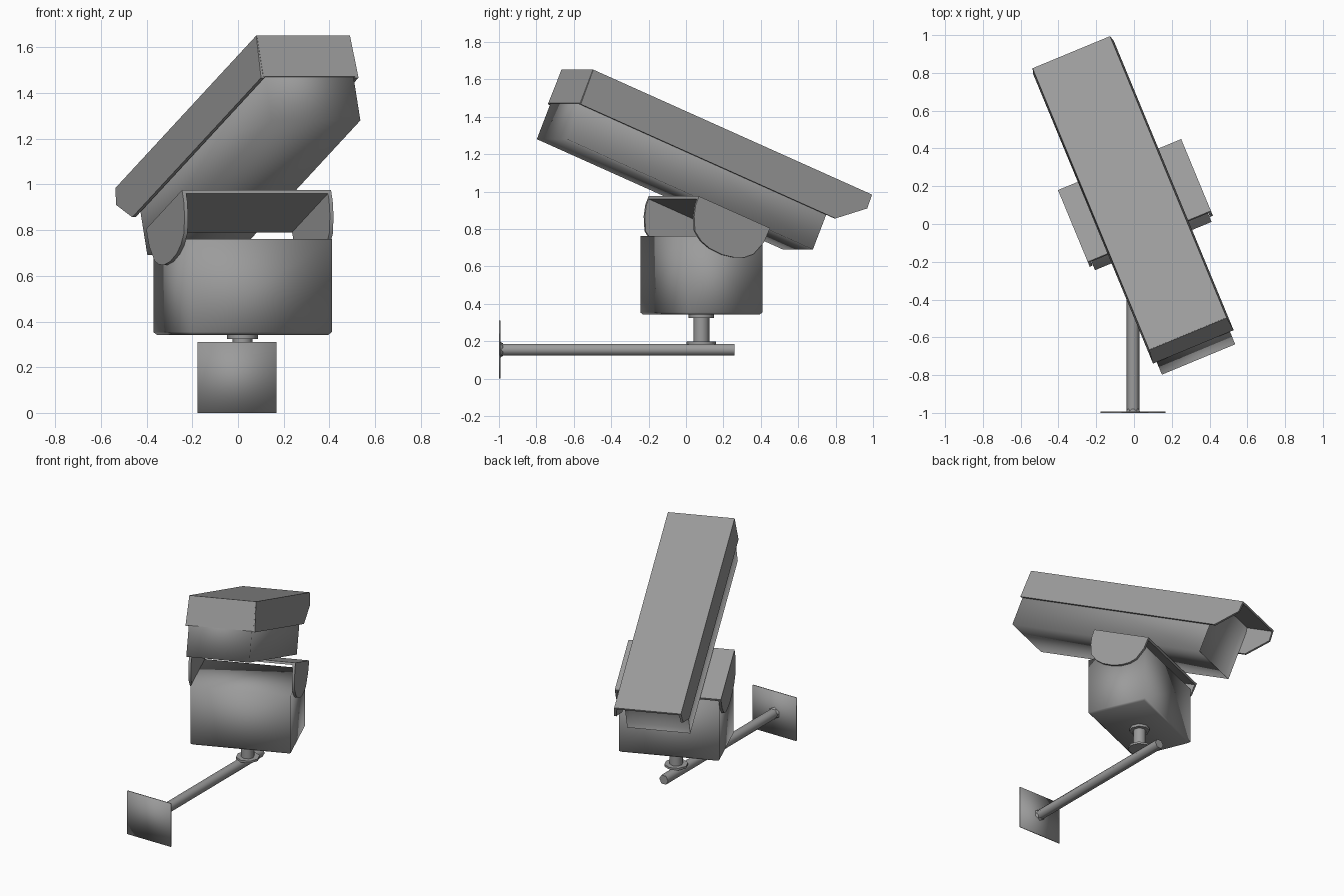
import bpy, bmesh
from math import radians, sin, cos, pi
from mathutils import Matrix, Vector

if "Cube" in bpy.data.objects:
    bpy.data.objects.remove(bpy.data.objects["Cube"])

T, R = Matrix.Translation, Matrix.Rotation
YAW = R(radians(22.5), 4, 'Z')
PITCH = R(radians(-22.5), 4, 'X')
AXIS = T((0.02, 0.082, 0))
PAN = AXIS @ YAW                                   # swivelling frame
CRADLE = PAN @ T((0, 0.03, 0.897)) @ PITCH         # tilted frame under the housing
HOUSING = T((0.285, -0.58, 1.652)) @ YAW @ PITCH   # origin at rear top centre

grey = bpy.data.materials.new("dark_grey")
grey.diffuse_color = (0.33, 0.33, 0.33, 1)
grey.use_nodes = True
grey.node_tree.nodes["Principled BSDF"].inputs["Base Color"].default_value = grey.diffuse_color


def prism(bm, pts, x0, x1):
    """Extrude a (y, z) outline along x; returns the two vertex rings."""
    a = [bm.verts.new((x0, y, z)) for y, z in pts]
    b = [bm.verts.new((x1, y, z)) for y, z in pts]
    bm.faces.new(a)
    bm.faces.new(b[::-1])
    n = len(pts)
    for i in range(n):
        j = (i + 1) % n
        bm.faces.new((a[j], a[i], b[i], b[j]))
    return a, b


def box(bm, x0, x1, y0, y1, z0, z1):
    return prism(bm, [(y0, z0), (y1, z0), (y1, z1), (y0, z1)], x0, x1)


def finish(name, bm, matrix=Matrix(), smooth=0):
    bmesh.ops.recalc_face_normals(bm, faces=bm.faces[:])
    bm.transform(matrix)
    me = bpy.data.meshes.new(name)
    bm.to_mesh(me)
    bm.free()
    me.materials.append(grey)
    ob = bpy.data.objects.new(name, me)
    bpy.context.collection.objects.link(ob)
    if smooth:
        bpy.ops.object.select_all(action='DESELECT')
        ob.select_set(True)
        bpy.context.view_layer.objects.active = ob
        bpy.ops.object.shade_smooth_by_angle(angle=radians(smooth))
    return ob


def cone(bm, r0, r1, depth, matrix, sides):
    bmesh.ops.create_cone(bm, cap_ends=True, segments=sides, radius1=r0,
                          radius2=r1, depth=depth, matrix=matrix)


# wall plate
bm = bmesh.new()
box(bm, -0.178, 0.168, -1.0, -0.993, 0.0, 0.31)
finish("wall_plate", bm, smooth=120)

# hexagonal arm with a small collar at the wall
bm = bmesh.new()
hexa = [(0.035 * cos(i * pi / 3), 0.035 * sin(i * pi / 3)) for i in range(6)]
prism(bm, hexa, -0.995, 0.26)
bm.transform(T((-0.005, 0, 0.155)) @ Matrix(((0, 1, 0, 0), (1, 0, 0, 0), (0, 0, 1, 0), (0, 0, 0, 1))))
cone(bm, 0.042, 0.034, 0.014, T((-0.005, -0.986, 0.155)) @ R(-pi / 2, 4, 'X'), 6)
finish("arm", bm, smooth=70)

# swivel neck with flanges
bm = bmesh.new()
for r, z0, z1 in [(0.078, 0.183, 0.198), (0.043, 0.19, 0.33), (0.068, 0.324, 0.345)]:
    cone(bm, r, r, z1 - z0, AXIS @ T((0, 0, (z0 + z1) / 2)), 8)
finish("swivel_neck", bm, smooth=60)

# pan base block, softly shaded with a small chamfer round the bottom
bm = bmesh.new()
box(bm, -0.334, 0.334, -0.215, 0.215, 0.342, 0.762)
low = [e for e in bm.edges if all(v.co.z < 0.4 for v in e.verts)]
bmesh.ops.bevel(bm, geom=low, offset=0.012, segments=1, affect='EDGES')
finish("pan_base", bm, PAN, smooth=120)

# tilt cradle: plate with rounded ears folded down each side
ear = [(0.24, 0), (0.236, -0.085), (0.205, -0.165), (0.165, -0.2), (0.11, -0.224),
       (0.04, -0.237), (-0.04, -0.234), (-0.1, -0.217), (-0.155, -0.182),
       (-0.19, -0.11), (-0.205, -0.05), (-0.205, 0)]
bm = bmesh.new()
box(bm, -0.337, 0.337, -0.205, 0.24, -0.016, 0)
for s in (-1, 1):
    prism(bm, ear, s * 0.336, s * 0.353)
finish("tilt_cradle", bm, CRADLE, smooth=35)

# pad between cradle and housing
bm = bmesh.new()
box(bm, -0.15, 0.15, -0.15, 0.17, -0.005, 0.02)
finish("mounting_pad", bm, CRADLE)

# camera body with a recessed front window
bm = bmesh.new()
box(bm, -0.21, 0.21, 0.005, 1.546, -0.4, -0.012)
bmesh.ops.recalc_face_normals(bm, faces=bm.faces[:])
bm.faces.ensure_lookup_table()
front = max(bm.faces, key=lambda f: f.calc_center_median().y)
bmesh.ops.inset_region(bm, faces=[front], thickness=0.025)
bmesh.ops.translate(bm, verts=front.verts[:], vec=Vector((0, -0.03, 0)))
finish("camera_body", bm, HOUSING, smooth=120)

# sunshade: top sheet, rear cap and two leaning side flaps cut back at the front
flap = [(0, 0), (1.745, 0), (1.745, -0.08), (1.595, -0.2), (0, -0.2)]
bm = bmesh.new()
box(bm, -0.217, 0.217, 0, 1.745, -0.014, 0)
cap_a, cap_b = box(bm, -0.22, 0.22, -0.002, 0.01, -0.195, -0.001)
for s in (-1, 1):
    for ring in prism(bm, flap, s * 0.215, s * 0.231):
        for v in ring[:2]:
            v.co.x -= s * 0.009
finish("sunshade", bm, HOUSING)
